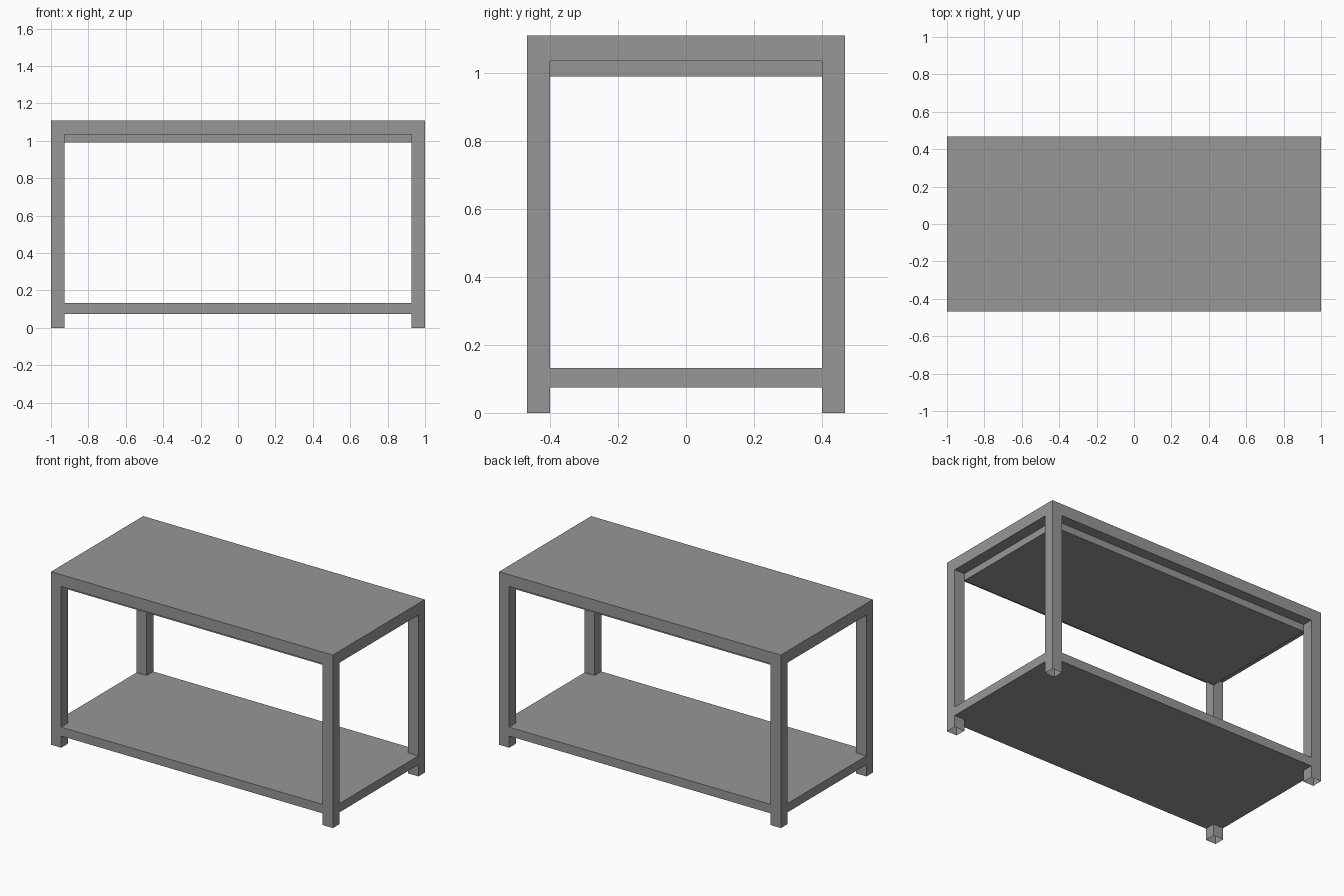
import bpy
import bmesh

if "Cube" in bpy.data.objects:
    bpy.data.objects.remove(bpy.data.objects["Cube"], do_unlink=True)

# Single grey finish
grey = bpy.data.materials.new("grey_paint")
grey.use_nodes = True
colour = (0.31, 0.31, 0.31, 1.0)
grey.diffuse_color = colour
grey.node_tree.nodes["Principled BSDF"].inputs["Base Color"].default_value = colour

# Outer and inner half sizes, and the levels of each part
OX, OY = 1.0, 0.467
IX, IY = 0.928, 0.40
SHELF_LOW, SHELF_HIGH = 0.075, 0.132
PANEL_LOW, TOP_LOW, TOP_HIGH = 0.99, 1.035, 1.11


def prism(name, outline, low, high, caps=True):
    """Extrude a flat outline from low to high, closed or open-ended."""
    bm = bmesh.new()
    bottom = [bm.verts.new((x, y, low)) for x, y in outline]
    top = [bm.verts.new((x, y, high)) for x, y in outline]
    for i in range(len(outline)):
        j = (i + 1) % len(outline)
        bm.faces.new((bottom[i], bottom[j], top[j], top[i]))
    if caps:
        bm.faces.new(bottom[::-1])
        bm.faces.new(top)
    mesh = bpy.data.meshes.new(name)
    bm.to_mesh(mesh)
    bm.free()
    mesh.materials.append(grey)
    obj = bpy.data.objects.new(name, mesh)
    bpy.context.collection.objects.link(obj)
    return obj


def rect(x0, x1, y0, y1):
    return [(x0, y0), (x1, y0), (x1, y1), (x0, y1)]


# Table top and the smaller panel under it
prism("table_top", rect(-OX, OX, -OY, OY), TOP_LOW, TOP_HIGH)
prism("under_panel", rect(-IX, IX, -IY, IY), PANEL_LOW, TOP_LOW)

# Lower shelf, flush with the legs and notched around them
shelf_outline = [
    (-IX, -OY), (IX, -OY), (IX, -IY), (OX, -IY), (OX, IY), (IX, IY),
    (IX, OY), (-IX, OY), (-IX, IY), (-OX, IY), (-OX, -IY), (-IX, -IY),
]
prism("lower_shelf", shelf_outline, SHELF_LOW, SHELF_HIGH)

# Four hollow legs with open ends
for side, sx in (("left", 1), ("right", -1)):
    for end, sy in (("front", -1), ("back", 1)):
        xs = sorted((sx * IX, sx * OX))
        ys = sorted((sy * IY, sy * OY))
        prism(f"{end}_{side}_leg", rect(*xs, *ys), 0.0, TOP_LOW, caps=False)
